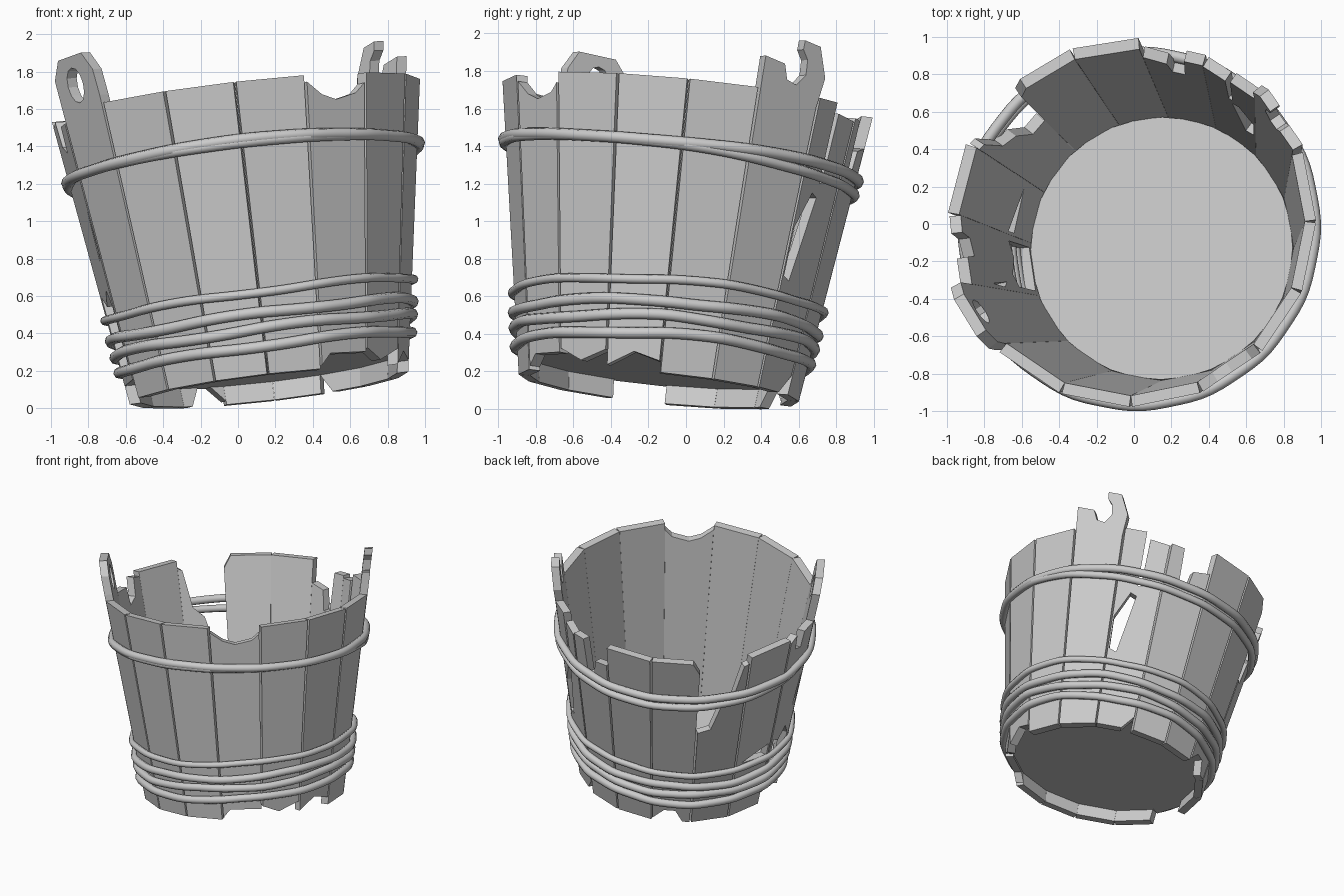
import bpy, bmesh
from math import cos, sin, pi, radians
from mathutils import Vector, Matrix

cube = bpy.data.objects.get("Cube")
if cube:
    bpy.data.objects.remove(cube)

# Leaning frame shared by all parts
LEAN = Vector((-0.115, 0.1, 1)).normalized()
FRAME = Matrix.Translation((0.165, -0.145, 0.11)) @ Vector((0, 0, 1)).rotation_difference(LEAN).to_matrix().to_4x4()
COUNT, THICK, TOP = 16, 0.06, 1.555


def material(name, value):
    m = bpy.data.materials.new(name)
    m.use_nodes = True
    colour = (value, value, value, 1)
    m.diffuse_color = colour
    m.node_tree.nodes["Principled BSDF"].inputs["Base Color"].default_value = colour
    return m


wood = material("pale_grey", 0.6)


def radius(h):
    return 0.75 + 0.155 * h


def seam(i):
    """Angle of a joint between staves; those at the back left are pulled round a little."""
    a = i * 2 * pi / COUNT
    return a - radians(3.4) * max(0, cos(0.9 * (a - radians(145))))


def add_mesh(name, bm):
    bmesh.ops.recalc_face_normals(bm, faces=bm.faces[:])
    mesh = bpy.data.meshes.new(name)
    bm.to_mesh(mesh)
    bm.free()
    mesh.materials.append(wood)
    ob = bpy.data.objects.new(name, mesh)
    bpy.context.collection.objects.link(ob)
    ob.matrix_world = FRAME
    return ob


def stave(name, index, loops):
    """Fill loops of (across, height), thicken, and set on the tapered wall."""
    bm = bmesh.new()
    edges = []
    for loop in loops:
        vs = [bm.verts.new((u, h, 0)) for u, h in loop]
        edges += [bm.edges.new((v, vs[i - 1])) for i, v in enumerate(vs)]
    bmesh.ops.triangle_fill(bm, edges=edges, use_beauty=True, normal=(0, 0, 1))
    new = bmesh.ops.extrude_face_region(bm, geom=bm.faces[:])["geom"]
    for v in new:
        if isinstance(v, bmesh.types.BMVert):
            v.co.z = 1
    for v in bm.verts:
        u, h, depth = v.co
        gap = 0.008 - 0.0075 * depth
        a, b = seam(index) + gap, seam(index + 1) - gap
        r = radius(h) - THICK * depth
        p = Vector((cos(a), sin(a), 0)).lerp(Vector((cos(b), sin(b), 0)), u) * r
        v.co = (p.x, p.y, h)
    bmesh.ops.dissolve_limit(bm, angle_limit=0.005, verts=bm.verts[:], edges=bm.edges[:])
    return add_mesh(name, bm)


# Broken top edges, listed from the far side of the stave back to u = 0
FLAT_TOP = [(1, TOP), (0, TOP)]
tops = {
    1: [(1, 1.5), (1.05, 1.66), (0.87, 1.82), (0.6, 1.84), (0.6, 1.79), (0.7, 1.74), (0.72, 1.66),
        (0.59, 1.6), (0.42, 1.62), (0.34, 1.7), (0, 1.725)],
    2: [(1, 1.48), (0.57, 1.5), (0.54, 1.12), (0.47, 1.12), (0.47, TOP), (0, TOP)],
    3: [(1, 1.38), (0.62, 1.35), (0.56, 1.2), (0.35, 1.2), (0.3, 1.5), (0, 1.5)],
    5: [(1, 1.46), (0.85, TOP), (0, TOP)],
    6: [(1, 1.5), (0.9, 1.48), (0.75, 1.2), (0.5, 1.12), (0.3, 0.9), (0, 0.88)],
    8: [(1, 1.5), (0.6, 1.5), (0.56, 1.36), (0.3, 1.4), (0.25, 1.54), (0, 1.52)],
    9: [(1, 1.6), (0.97, 1.74), (0.78, 1.84), (0.2, 1.83), (0, 1.73)],
    13: [(1, 1.5), (0.85, 1.45), (0.5, 1.42), (0.25, 1.45), (0, 1.52)],
}
# Chipped bottom edges, listed from u = 0
FLAT_BOTTOM = [(0, 0), (1, 0)]
bottoms = {
    2: [(0, 0), (0.7, 0), (1, 0.1)],
    5: [(0, 0.02), (0.3, 0.1), (0.6, 0.1), (0.8, 0), (1, 0)],
    8: [(0, 0.1), (1, 0.1)],
    13: [(0, 0.02), (0.2, 0.08), (1, 0.08)],
    14: [(0, 0.1), (0.45, 0.04), (1, 0.1)],
    15: [(0, 0.02), (0.5, 0.1), (1, 0.06)],
}
# Openings through the wall
ring = [(0.47 + 0.19 * cos(k * pi / 6), 1.68 + 0.095 * sin(k * pi / 6)) for k in range(12)]
holes = {
    2: [[(0.04, 0.6), (0.22, 0.58), (0.48, 1.04), (0.34, 1.06), (0.04, 0.86)]],
    7: [[(0.15, 0.5), (0.95, 0.47), (0.95, 0.58)]],
    8: [[(0.1, 0.17), (0.92, 0.17), (0.9, 0.5), (0.7, 0.6), (0.4, 0.52), (0.12, 0.58)],
        [(0.86, 0.75), (0.95, 0.8), (0.93, 1.05)]],
    9: [ring],
}
names = {1: "broken_handle_stave", 9: "handle_stave"}
for i in range(COUNT):
    outline = bottoms.get(i, FLAT_BOTTOM) + tops.get(i, FLAT_TOP)
    stave(names.get(i, f"stave_{i + 1}"), i, [outline] + holes.get(i, []))

# Round floor set a little above the lower rim
bm = bmesh.new()
bmesh.ops.create_cone(bm, cap_ends=True, segments=32, radius1=0.705, radius2=0.705, depth=0.05,
                      matrix=Matrix.Translation((0, 0, 0.125)))
add_mesh("floor", bm)


def rope(name, height, thick):
    """Closed rope wound around the wall; height is a function of angle."""
    data = bpy.data.curves.new(name, "CURVE")
    data.dimensions = "3D"
    data.bevel_depth = thick
    data.bevel_resolution = 2
    data.resolution_u = 3
    sp = data.splines.new("NURBS")
    n = 2 * COUNT
    sp.points.add(n - 1)
    for k, p in enumerate(sp.points):
        t = (seam(k // 2) + seam((k + 1) // 2)) / 2
        h = height(t)
        r = radius(h) + (0.018 if k % 2 == 0 else 0.006)
        p.co = (r * cos(t), r * sin(t), h, 1)
    sp.use_cyclic_u = True
    sp.order_u = 3
    data.materials.append(wood)
    ob = bpy.data.objects.new(name, data)
    bpy.context.collection.objects.link(ob)
    ob.matrix_world = FRAME
    bpy.ops.object.select_all(action="DESELECT")
    ob.select_set(True)
    bpy.context.view_layer.objects.active = ob
    bpy.ops.object.convert(target="MESH")
    bpy.ops.object.shade_smooth()


# Lower windings sag at the front, upper pair splits at the back
for k, base in enumerate((0.19, 0.28, 0.36, 0.475)):
    rope(f"lower_rope_{k + 1}",
         lambda t, b=base, k=k: b + 0.02 * cos(t - 0.4) - 0.03 * max(0, -sin(t))
         + 0.008 * sin(5 * t + 2 * k), 0.03 if k < 3 else 0.024)
rope("upper_rope", lambda t: 1.215 + 0.025 * max(0, -sin(t)) + 0.008 * sin(3 * t), 0.031)
rope("upper_rope_loose", lambda t: 1.205 + 0.025 * max(0, -sin(t)) - 0.075 * max(0, sin(t - 0.1)), 0.028)
